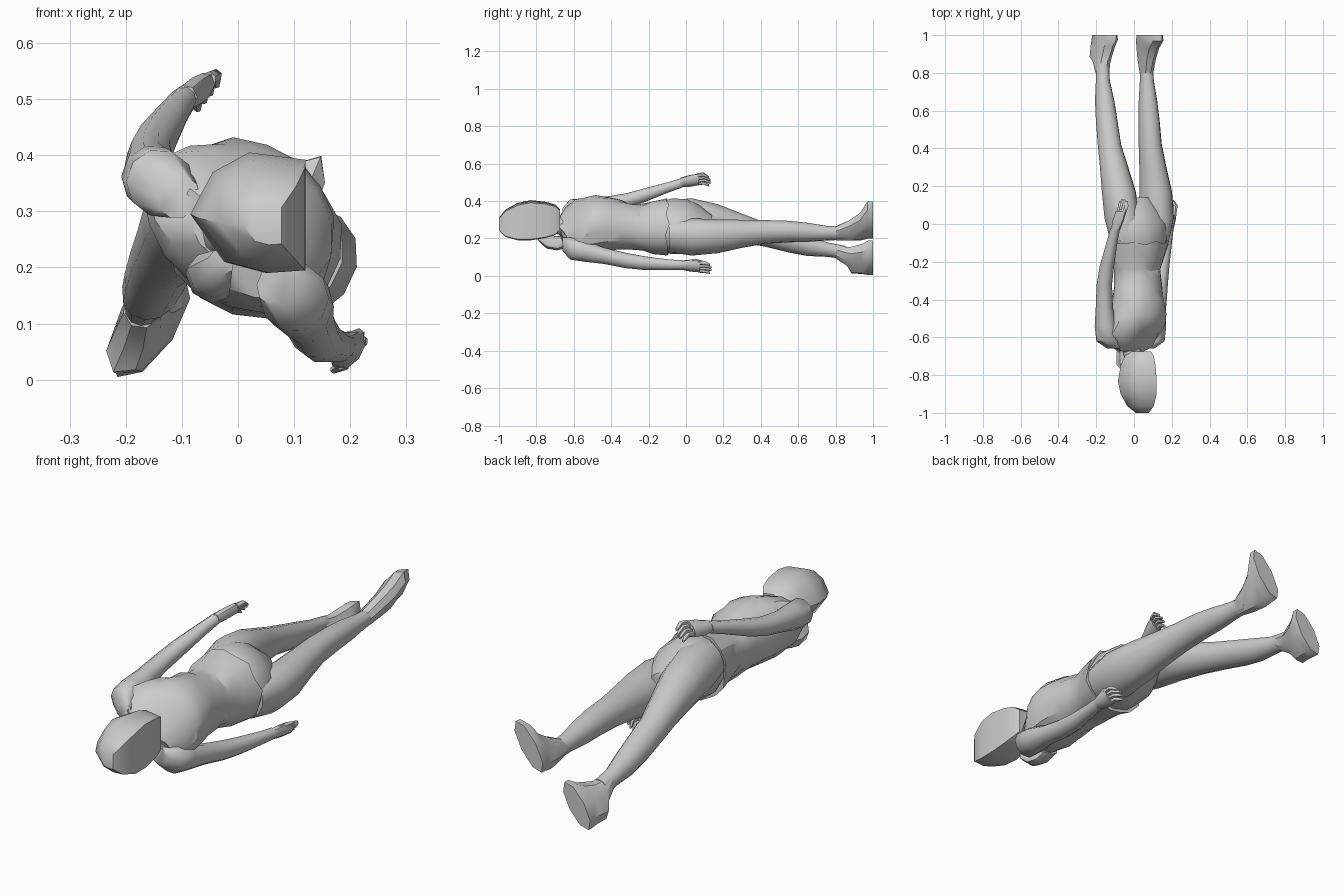
import bpy, math, random

random.seed(3)
ROLL = math.radians(38)   # figure lies along y, rolled toward +x


def mesh_object(name, verts, faces, sharp=50):
    me = bpy.data.meshes.new(name)
    me.from_pydata(verts, [], faces)
    ob = bpy.data.objects.new(name, me)
    bpy.context.collection.objects.link(ob)
    bpy.ops.object.select_all(action='DESELECT')
    ob.select_set(True)
    bpy.context.view_layer.objects.active = ob
    bpy.ops.object.mode_set(mode='EDIT')
    bpy.ops.mesh.select_all(action='SELECT')
    bpy.ops.mesh.normals_make_consistent(inside=False)
    bpy.ops.object.mode_set(mode='OBJECT')
    bpy.ops.object.shade_smooth_by_angle(angle=math.radians(sharp))
    return ob


def skin(name, rings, sharp=50):
    """Bridge equal-length rings and cap both ends."""
    n = len(rings[0])
    verts = [p for r in rings for p in r]
    faces = [(i * n + j, i * n + (j + 1) % n, (i + 1) * n + (j + 1) % n, (i + 1) * n + j)
             for i in range(len(rings) - 1) for j in range(n)]
    faces.append(tuple(range(n)))
    faces.append(tuple(range(len(verts) - n, len(verts))))
    return mesh_object(name, verts, faces, sharp)


def loft(name, sections, sides=10, roll=ROLL, jitter=0, sharp=50):
    """Sections (x, y, z, half width, half depth) across the body axis."""
    c, s = math.cos(roll), math.sin(roll)
    rings = []
    for x, y, z, a, b in sections:
        ring = []
        for j in range(sides):
            t = 2 * math.pi * j / sides
            k = 1 + random.uniform(-jitter, jitter)
            u, f = a * math.cos(t) * k, b * math.sin(t) * k
            ring.append((x + u * c + f * s, y + random.uniform(-jitter, jitter) * 0.3,
                         z - u * s + f * c))
        rings.append(ring)
    return skin(name, rings, sharp)


# Clothed upper body, creased, with a flared hem
loft("top", [
    (-0.02, -0.67, 0.265, 0.065, 0.05),
    (-0.025, -0.64, 0.258, 0.155, 0.075),
    (-0.012, -0.58, 0.265, 0.178, 0.115),
    (0.01, -0.53, 0.273, 0.17, 0.138),
    (0.018, -0.47, 0.278, 0.16, 0.145),
    (0.02, -0.41, 0.277, 0.145, 0.137),
    (0.02, -0.35, 0.27, 0.137, 0.128),
    (0.02, -0.29, 0.262, 0.13, 0.12),
    (0.018, -0.24, 0.258, 0.13, 0.12),
    (0.022, -0.18, 0.262, 0.148, 0.135),
    (0.026, -0.10, 0.265, 0.163, 0.148)], sides=16, jitter=0.045, sharp=30)

# Hips
loft("hips", [
    (0.025, -0.15, 0.262, 0.135, 0.12),
    (0.025, -0.08, 0.265, 0.162, 0.14),
    (0.025, 0.00, 0.265, 0.17, 0.132),
    (0.022, 0.07, 0.265, 0.14, 0.1),
    (0.02, 0.14, 0.26, 0.07, 0.06)], sides=14)

# Legs
loft("low_leg", [
    (-0.05, -0.09, 0.32, 0.07, 0.09),
    (-0.062, 0.03, 0.315, 0.09, 0.106),
    (-0.08, 0.17, 0.29, 0.088, 0.097),
    (-0.105, 0.30, 0.255, 0.074, 0.08),
    (-0.13, 0.42, 0.222, 0.06, 0.068),
    (-0.145, 0.55, 0.185, 0.055, 0.063),
    (-0.155, 0.65, 0.16, 0.05, 0.056),
    (-0.165, 0.76, 0.14, 0.036, 0.04),
    (-0.167, 0.85, 0.125, 0.032, 0.038)], sides=12)
loft("high_leg", [
    (0.11, -0.09, 0.21, 0.07, 0.09),
    (0.118, 0.03, 0.208, 0.09, 0.105),
    (0.115, 0.17, 0.212, 0.084, 0.095),
    (0.1, 0.30, 0.225, 0.07, 0.078),
    (0.086, 0.42, 0.235, 0.06, 0.066),
    (0.08, 0.55, 0.237, 0.054, 0.06),
    (0.074, 0.65, 0.233, 0.048, 0.053),
    (0.068, 0.76, 0.228, 0.036, 0.04),
    (0.064, 0.85, 0.228, 0.032, 0.038)], sides=12)

# Shoes, with flat soles at the far end
loft("low_shoe", [
    (-0.168, 0.80, 0.13, 0.035, 0.04),
    (-0.172, 0.86, 0.105, 0.042, 0.058),
    (-0.176, 0.885, 0.085, 0.044, 0.085),
    (-0.165, 0.94, 0.09, 0.048, 0.095),
    (-0.155, 0.975, 0.097, 0.046, 0.11),
    (-0.155, 1.0, 0.097, 0.042, 0.11)], sides=8, roll=math.radians(33), sharp=35)
loft("high_shoe", [
    (0.066, 0.80, 0.228, 0.035, 0.04),
    (0.067, 0.87, 0.242, 0.04, 0.064),
    (0.073, 0.93, 0.262, 0.044, 0.088),
    (0.083, 0.97, 0.298, 0.045, 0.118),
    (0.084, 1.0, 0.3, 0.042, 0.118)], sides=8, roll=math.radians(33), sharp=35)

# Arms
loft("upper_arm_left_side", [
    (-0.105, -0.66, 0.325, 0.035, 0.04),
    (-0.138, -0.62, 0.35, 0.062, 0.06),
    (-0.15, -0.54, 0.36, 0.058, 0.058),
    (-0.157, -0.44, 0.378, 0.045, 0.046),
    (-0.157, -0.32, 0.402, 0.04, 0.042),
    (-0.143, -0.22, 0.432, 0.037, 0.039),
    (-0.115, -0.09, 0.475, 0.028, 0.03),
    (-0.098, -0.02, 0.498, 0.024, 0.028)], sides=10)
loft("upper_arm_right_side", [
    (0.07, -0.66, 0.17, 0.035, 0.04),
    (0.1, -0.62, 0.147, 0.062, 0.062),
    (0.112, -0.54, 0.132, 0.058, 0.06),
    (0.125, -0.44, 0.108, 0.045, 0.046),
    (0.137, -0.32, 0.082, 0.042, 0.043),
    (0.15, -0.22, 0.068, 0.037, 0.039),
    (0.173, -0.09, 0.06, 0.028, 0.03),
    (0.185, -0.02, 0.058, 0.024, 0.028)], sides=10)


# Hands: palm, four fingers and a thumb
def hand(name, x, y, z, dx, dz, curl):
    loft(name + "_palm", [
        (x, y - 0.02, z, 0.023, 0.026),
        (x + dx * 0.3, y + 0.03, z + dz * 0.3, 0.024, 0.038),
        (x + dx * 0.65, y + 0.08, z + dz * 0.65, 0.021, 0.038)], sides=8)
    s, c = math.sin(ROLL), math.cos(ROLL)
    for i in range(4):
        f = (i - 1.5) * 0.018
        px, pz = x + dx * 0.65 + f * s, z + dz * 0.65 + f * c
        reach = 0.075 - 0.008 * abs(i - 1.5)
        loft(f"{name}_finger_{i + 1}", [
            (px, y + 0.07, pz, 0.013, 0.011),
            (px + dx * 0.25, y + 0.07 + reach * 0.55, pz + dz * 0.2, 0.012, 0.011),
            (px + curl * 0.012, y + 0.07 + reach, pz - 0.012, 0.007, 0.006)], sides=6)
    loft(name + "_thumb", [
        (x + 0.01, y + 0.01, z + 0.012, 0.013, 0.015),
        (x + 0.028, y + 0.055, z + 0.022, 0.012, 0.012),
        (x + 0.033, y + 0.09, z + 0.018, 0.006, 0.007)], sides=6)


hand("left_side_hand", -0.097, -0.01, 0.5, 0.045, 0.025, 1)
hand("right_side_hand", 0.186, -0.005, 0.058, 0.02, -0.012, -1)

# Neck
loft("neck", [
    (-0.025, -0.62, 0.255, 0.06, 0.055),
    (-0.008, -0.69, 0.27, 0.047, 0.05),
    (0.01, -0.77, 0.285, 0.045, 0.05)], sides=10)

# Gathered hair at the nape
loft("nape_hair", [
    (-0.03, -0.79, 0.21, 0.025, 0.02),
    (-0.05, -0.745, 0.185, 0.045, 0.035),
    (-0.052, -0.69, 0.175, 0.045, 0.035),
    (-0.05, -0.62, 0.19, 0.035, 0.035)], sides=7)

# Angular head, flat on the face side
outline = [(-0.115, 0.0), (-0.075, 0.075), (-0.01, 0.11), (0.09, 0.097),
           (0.09, -0.1), (0.02, -0.105), (-0.055, -0.085)]
head = [(-1.0, 0.048, 0.275, 0.33), (-0.965, 0.043, 0.28, 0.68),
        (-0.9, 0.036, 0.288, 0.93), (-0.83, 0.03, 0.295, 1.0),
        (-0.75, 0.033, 0.297, 0.9), (-0.7, 0.037, 0.298, 0.76),
        (-0.675, 0.04, 0.298, 0.55)]
skin("head", [[(cx + u * k, y, cz + w * k) for u, w in outline]
              for y, cx, cz, k in head], sharp=45)
